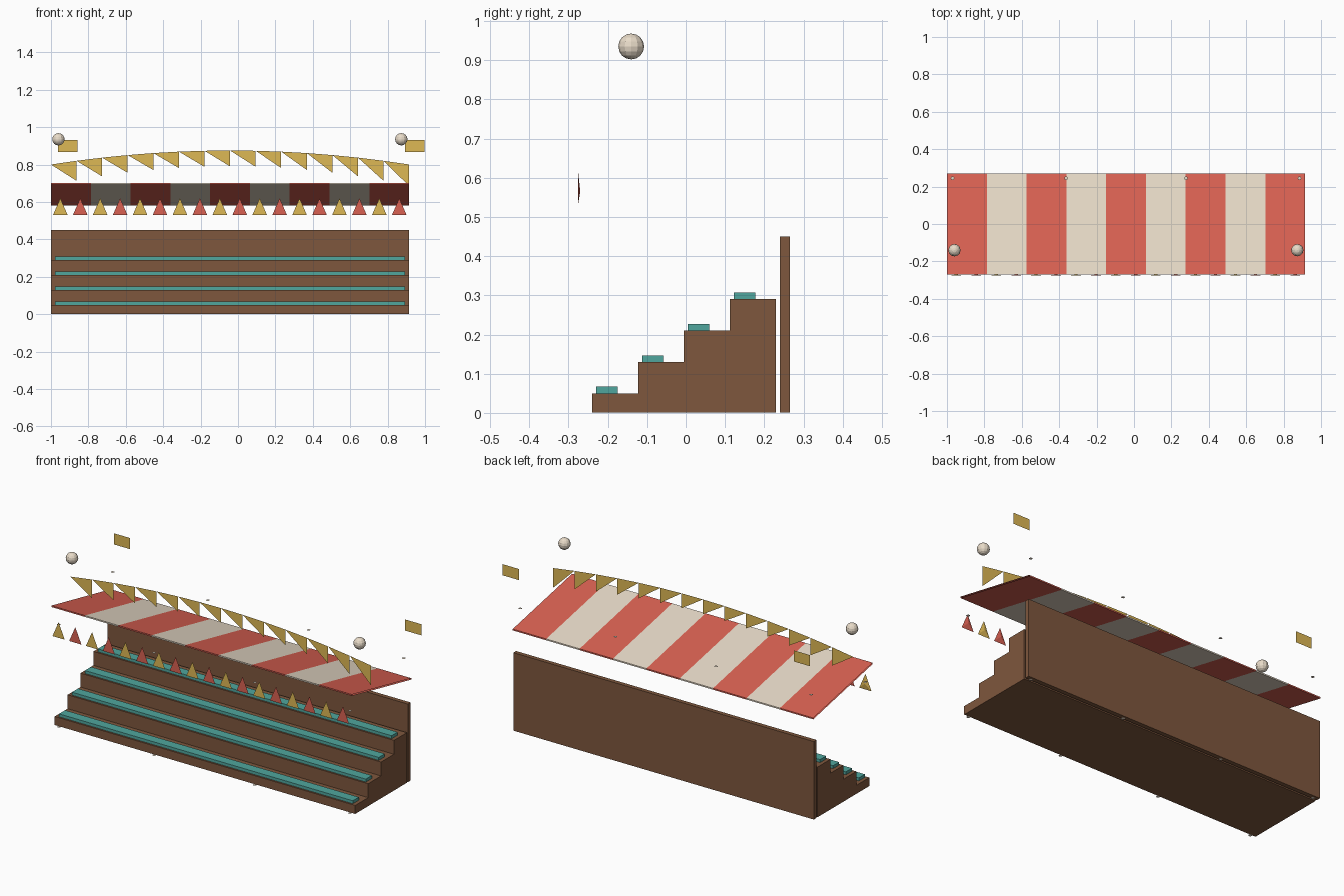
import bpy, bmesh, math

if "Cube" in bpy.data.objects:
    bpy.data.objects.remove(bpy.data.objects["Cube"])

X0, X1 = -1.0, 0.915


def mat(name, rgb):
    m = bpy.data.materials.new(name)
    m.diffuse_color = (*rgb, 1)
    m.use_nodes = True
    m.node_tree.nodes["Principled BSDF"].inputs["Base Color"].default_value = m.diffuse_color
    return m


WOOD = mat("wood", (0.21, 0.095, 0.047))
TEAL = mat("teal", (0.08, 0.38, 0.34))
RED = mat("red", (0.70, 0.12, 0.085))
CREAM = mat("cream", (0.81, 0.71, 0.58))
GOLD = mat("gold", (0.73, 0.48, 0.09))


def mesh(name, verts, faces, *mats):
    me = bpy.data.meshes.new(name)
    me.from_pydata(verts, [], faces)
    for m in mats:
        me.materials.append(m)
    ob = bpy.data.objects.new(name, me)
    bpy.context.collection.objects.link(ob)
    return ob


def extrude_x(name, profile, x0, x1, m):
    # closed (y, z) profile swept along x
    n = len(profile)
    verts = [(x, y, z) for x in (x0, x1) for y, z in profile]
    faces = [list(range(n)), list(range(2 * n - 1, n - 1, -1))]
    faces += [(i, i + n, (i + 1) % n + n, (i + 1) % n) for i in range(n)]
    ob = mesh(name, verts, faces, m)
    bm = bmesh.new()
    bm.from_mesh(ob.data)
    bmesh.ops.recalc_face_normals(bm, faces=bm.faces)
    bm.to_mesh(ob.data)
    bm.free()
    return ob


def rect(y0, y1, z0, z1):
    return [(y0, z0), (y1, z0), (y1, z1), (y0, z1)]


# stepped stand with a bench on each tier
STEP = 0.1175
profile = [(-0.24, 0.001)]
for i in range(4):
    z = 0.05 + 0.08 * i
    y = -0.24 + STEP * i
    profile += [(y, z), (y + STEP, z)]
    extrude_x(f"bench_{i + 1}", rect(y + 0.01, y + 0.065, z, z + 0.017), -0.979, 0.893, TEAL)
profile.append((0.23, 0.001))
extrude_x("stepped_stand", profile, X0, X1, WOOD)

# back wall
extrude_x("back_wall", rect(0.24, 0.265, 0.001, 0.45), X0, X1, WOOD)

# striped canopy, open at both ends
verts, faces = [], []
for i in range(10):
    x = X0 + (X1 - X0) * i / 9
    verts += [(x, -0.27, 0.70), (x, 0.27, 0.588), (x, 0.27, 0.58), (x, -0.27, 0.692)]
for i in range(9):
    a, b = 4 * i, 4 * i + 4
    faces += [(a + k, b + k, b + (k + 1) % 4, a + (k + 1) % 4) for k in range(4)]
canopy = mesh("striped_canopy", verts, faces, RED, CREAM)
for p in canopy.data.polygons:
    p.material_index = (p.index // 4) % 2

# post ends, top and bottom
for row, y, top in (("front", -0.245, 0.59), ("rear", 0.245, 0.705)):
    for i, x in enumerate((-0.97, -0.363, 0.278, 0.885)):
        ring = [(x + 0.01 * math.cos(k * math.pi / 4), y + 0.01 * math.sin(k * math.pi / 4))
                for k in range(8)]
        mesh(f"{row}_post_ends_{i + 1}", [(*p, z) for z in (0.0, top) for p in ring],
             [list(range(7, -1, -1)), list(range(8, 16))], CREAM)

# valance pennants: shallow three-sided pyramids
for i in range(18):
    x = -0.95 + i * 0.1066
    mesh(f"valance_pennant_{i + 1}",
         [(x - 0.039, -0.276, 0.53), (x + 0.039, -0.276, 0.53), (x, -0.276, 0.62), (x, -0.27, 0.565)],
         [(0, 1, 2), (1, 0, 3), (2, 1, 3), (0, 2, 3)], GOLD if i % 2 == 0 else RED)

# arched bunting of right triangles
N = 14
verts, faces = [], []


def arch(i):
    u = 2 * i / N - 1
    return X0 + (X1 - X0) * i / N, 0.80 + 0.075 * (1 - u * u), 0.085 + 0.03 * u * u


for i in range(N):
    xa, za, _ = arch(i)
    xb, zb, drop = arch(i + 1)
    verts += [(xa, -0.095, za), (xb, -0.095, zb - drop), (xb, -0.095, zb)]
    faces.append((3 * i, 3 * i + 1, 3 * i + 2))
mesh("arched_bunting", verts, faces, GOLD)

# rear flags and front round finials
for side, fx, bx in (("left", -0.963, -0.96), ("right", 0.893, 0.873)):
    mesh(f"{side}_flag", [(fx, 0.245, 0.866), (fx + 0.104, 0.245, 0.866),
                          (fx + 0.104, 0.245, 0.93), (fx, 0.245, 0.93)], [(0, 1, 2, 3)], GOLD)
    bpy.ops.mesh.primitive_uv_sphere_add(segments=12, ring_count=8, radius=0.033,
                                         location=(bx, -0.14, 0.935))
    ball = bpy.context.object
    ball.name = f"{side}_lamp_ball"
    ball.data.materials.append(CREAM)
